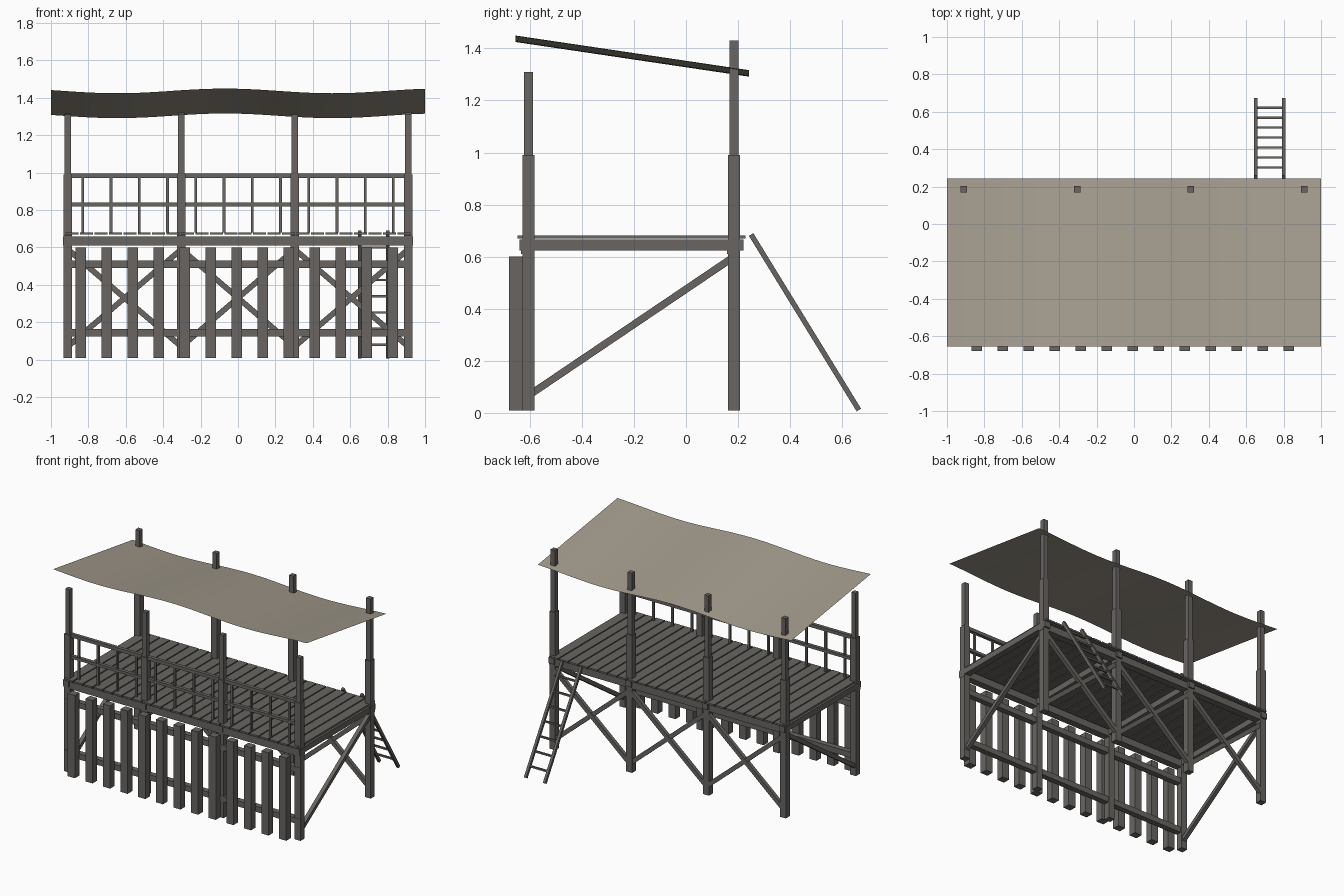
import bpy
import bmesh
import math
from mathutils import Vector, Matrix

cube = bpy.data.objects.get("Cube")
if cube:
    bpy.data.objects.remove(cube, do_unlink=True)


def material(name, colour):
    m = bpy.data.materials.new(name)
    m.use_nodes = True
    m.diffuse_color = (*colour, 1)
    m.node_tree.nodes["Principled BSDF"].inputs["Base Color"].default_value = (*colour, 1)
    return m


WOOD = material("weathered_wood", (0.14, 0.13, 0.12))
CLOTH = material("canvas_cloth", (0.37, 0.33, 0.27))


def finish(name, bm, mat):
    mesh = bpy.data.meshes.new(name)
    bm.to_mesh(mesh)
    bm.free()
    mesh.materials.append(mat)
    obj = bpy.data.objects.new(name, mesh)
    bpy.context.collection.objects.link(obj)
    return obj


def bar(bm, start, end, width, depth):
    """Square-ended timber from start to end; width lies along x where it can."""
    a, b = Vector(start), Vector(end)
    along = (b - a).normalized()
    side = Vector((0, 1, 0)) if abs(along.x) > 0.1 else Vector((1, 0, 0))
    other = along.cross(side)
    rot = Matrix((side, other, along)).transposed().to_4x4()
    scale = Matrix.Diagonal((width, depth, (b - a).length, 1))
    bmesh.ops.create_cube(bm, size=1, matrix=Matrix.Translation((a + b) / 2) @ rot @ scale)


def timbers(name, bars):
    bm = bmesh.new()
    for b in bars:
        bar(bm, *b)
    return finish(name, bm, WOOD)


POST_X = (-0.91, -0.303, 0.303, 0.91)
FRONT, BACK = -0.605, 0.185

# Posts: thick lower part and thinner upper part
for label, y, top in (("front", FRONT, 1.31), ("back", BACK, 1.43)):
    timbers(label + "_lower_posts", [((x, y, 0.01), (x, y, 0.99), 0.046, 0.046) for x in POST_X])
    timbers(label + "_upper_posts", [((x, y, 0.99), (x, y, top), 0.034, 0.034) for x in POST_X])
    timbers(label + "_long_beam", [((-0.935, y - 0.003, 0.635), (0.935, y - 0.003, 0.635), 0.05, 0.05)])

# Cross beams and deck planks
timbers("cross_beams", [((x, -0.64, 0.645), (x, 0.22, 0.645), 0.045, 0.042) for x in POST_X])
PLANKS = 24
pitch = 1.85 / PLANKS
plank_x = [(i - (PLANKS - 1) / 2) * pitch for i in range(PLANKS)]
timbers("deck_planks", [((x, -0.648, 0.675), (x, 0.228, 0.675), pitch - 0.008, 0.012) for x in plank_x])

# Front railing
timbers("railing_rails", [((-0.91, FRONT, z), (0.91, FRONT, z), 0.025, h)
                          for z, h in ((0.983, 0.024), (0.83, 0.02))])
timbers("railing_balusters", [((-0.83 + i * 0.151, FRONT, 0.68), (-0.83 + i * 0.151, FRONT, 0.98), 0.014, 0.014)
                              for i in range(12)])

# Palisade below the deck
timbers("palisade_rails", [((-0.93, -0.61, z), (0.93, -0.61, z), 0.04, 0.04) for z in (0.145, 0.51)])
timbers("palisade_stakes", [((-0.84 + i * 0.139, -0.653, 0.01), (-0.84 + i * 0.139, -0.653, 0.6), 0.056, 0.052)
                            for i in range(13)])

# Crossed braces between the back posts
braces = []
for left, right in zip(POST_X, POST_X[1:]):
    braces.append(((left, 0.195, 0.07), (right, 0.195, 0.59), 0.026, 0.03))
    braces.append(((left, 0.192, 0.59), (right, 0.192, 0.07), 0.026, 0.03))
timbers("back_braces", braces)

# Single diagonal brace at each end
timbers("end_braces", [((x, -0.6, 0.07), (x, BACK, 0.6), 0.028, 0.028) for x in (-0.91, 0.91)])

# Ladder leaning on the back
foot, head = Vector((0, 0.664, 0.011)), Vector((0, 0.25, 0.685))
timbers("ladder_rails", [(foot + Vector((x, 0, 0)), head + Vector((x, 0, 0)), 0.018, 0.02)
                         for x in (0.65, 0.8)])
rungs = []
for i in range(7):
    p = foot.lerp(head, (i * 0.0533 + 0.042) / (foot.y - head.y))
    rungs.append((p + Vector((0.65, 0, 0)), p + Vector((0.8, 0, 0)), 0.012, 0.012))
timbers("ladder_rungs", rungs)

# Sagging cloth canopy, sloping down to the back
bm = bmesh.new()
rows = []
SEGMENTS = 32
for i in range(SEGMENTS + 1):
    x = -1 + 2 * i / SEGMENTS
    wave = 0.0125 * math.cos(2 * math.pi * (x + 0.07) / 1.15)
    rows.append((bm.verts.new((x, -0.655, 1.437 + wave)), bm.verts.new((x, 0.242, 1.304 + wave))))
for (a, b), (c, d) in zip(rows, rows[1:]):
    bm.faces.new((a, c, d, b))
canopy = finish("cloth_canopy", bm, CLOTH)
for face in canopy.data.polygons:
    face.use_smooth = True
